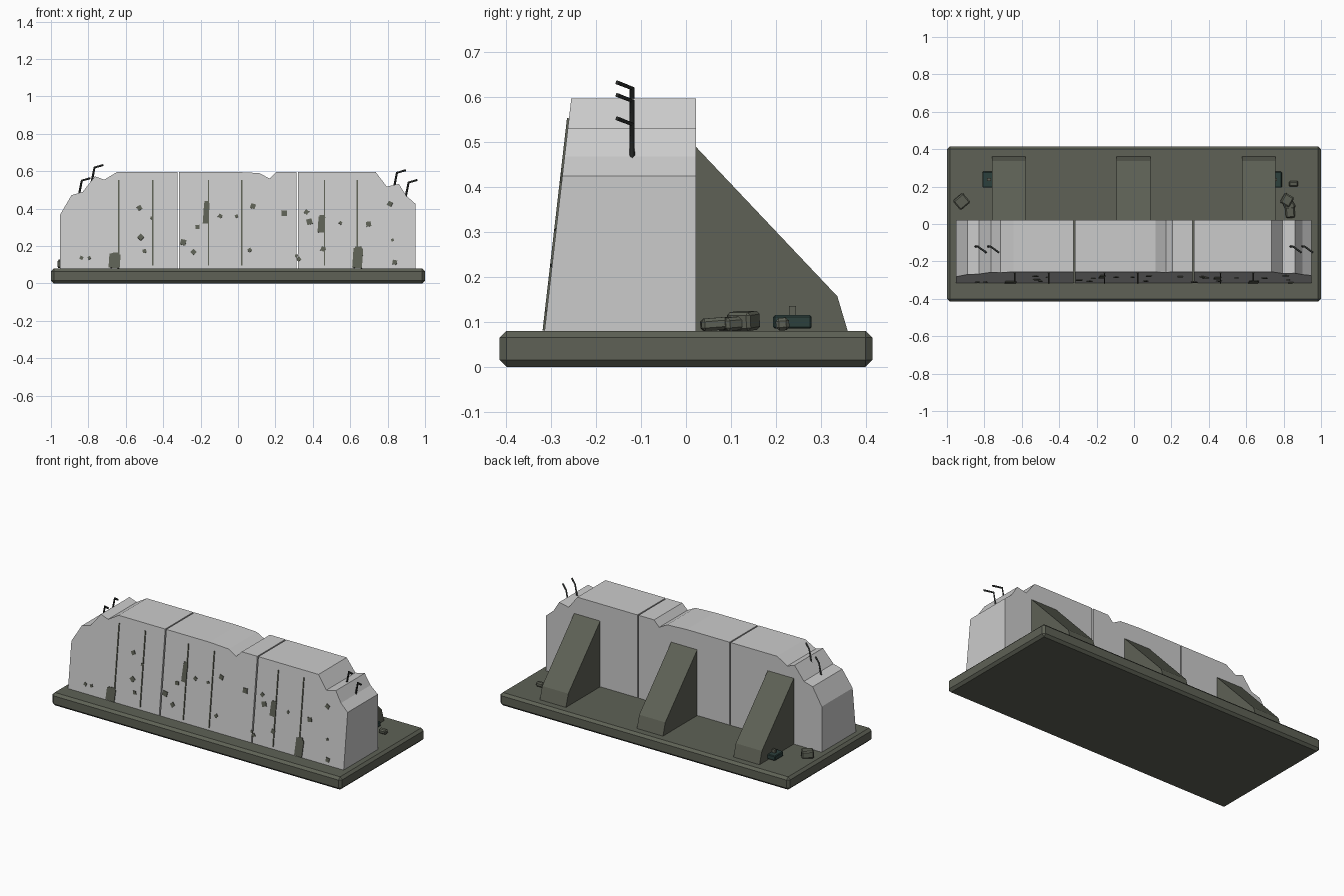
import bpy, bmesh, math
from mathutils import Matrix, Vector

if "Cube" in bpy.data.objects:
    bpy.data.objects.remove(bpy.data.objects["Cube"])


def material(name, color):
    m = bpy.data.materials.new(name)
    m.use_nodes = True
    m.diffuse_color = (*color, 1)
    bsdf = next(n for n in m.node_tree.nodes if n.type == 'BSDF_PRINCIPLED')
    bsdf.inputs["Base Color"].default_value = (*color, 1)
    return m


CONCRETE = material("pale concrete", (.6, .6, .6))
STONE = material("olive stone", (.112, .12, .092))
STEEL = material("dark steel", (.025, .028, .026))
TEAL = material("dark teal metal", (.025, .05, .045))

BASE_TOP = .08
BACK = .022
SLOPE = .115


def front_y(z):
    """Depth of the sloping front face at height z."""
    return -.315 + (z - BASE_TOP) * SLOPE


def finish(name, bm, mat):
    bmesh.ops.recalc_face_normals(bm, faces=bm.faces)
    mesh = bpy.data.meshes.new(name)
    bm.to_mesh(mesh)
    bm.free()
    mesh.materials.append(mat)
    obj = bpy.data.objects.new(name, mesh)
    bpy.context.collection.objects.link(obj)
    return obj


def box(name, center, size, mat, bevel=0, rotation=None):
    bm = bmesh.new()
    bmesh.ops.create_cube(bm, size=1)
    bmesh.ops.scale(bm, vec=size, verts=bm.verts)
    if bevel:
        bmesh.ops.bevel(bm, geom=bm.edges[:], offset=bevel, segments=1, affect='EDGES')
    obj = finish(name, bm, mat)
    obj.matrix_world = Matrix.Translation(center) @ (rotation or Matrix())
    return obj


def loft(name, ring_a, ring_b, mat):
    """Solid between two matching outlines."""
    bm = bmesh.new()
    a = [bm.verts.new(p) for p in ring_a]
    b = [bm.verts.new(p) for p in ring_b]
    bm.faces.new(a)
    bm.faces.new(b)
    for i in range(len(a)):
        j = (i + 1) % len(a)
        bm.faces.new((a[i], a[j], b[j], b[i]))
    return finish(name, bm, mat)


# Ground slab
box("base_slab", (0, 0, BASE_TOP / 2), (2, .83, BASE_TOP), STONE, .015)

# Three wall blocks with broken top edges, separated by narrow joints
TOPS = {
    "wall_right": [(-.953, .365), (-.89, .472), (-.83, .49), (-.765, .573),
                   (-.715, .555), (-.645, .597), (-.324, .597)],
    "wall_middle": [(-.316, .597), (-.02, .597), (.115, .59), (.17, .56),
                    (.205, .597), (.312, .597)],
    "wall_left": [(.32, .597), (.735, .597), (.795, .518), (.86, .532),
                  (.9, .468), (.95, .425)],
}
for name, top in TOPS.items():
    outline = [(top[0][0], BASE_TOP)] + top + [(top[-1][0], BASE_TOP)]
    loft(name, [(x, front_y(z), z) for x, z in outline],
         [(x, BACK, z) for x, z in outline], CONCRETE)

# Sloping buttresses behind the wall
PROFILE = [(BACK, BASE_TOP), (BACK, .49), (.337, .157), (.36, BASE_TOP)]
for name, x in (("right", -.67), ("middle", -.003), ("left", .667)):
    loft("buttress_" + name, [(x - .09, y, z) for y, z in PROFILE],
         [(x + .09, y, z) for y, z in PROFILE], STONE)

# Plates lying on the sloping front
LEAN = Matrix.Rotation(-math.atan(SLOPE), 4, 'X')


def front_plate(name, x, z, w, h, spin=0):
    turn = LEAN @ Matrix.Rotation(math.radians(spin), 4, 'Y')
    box(name, (x, front_y(z) - .001, z), (w, .007, h), STONE, 0, turn)


for i, x in enumerate((-.637, -.456, -.158, .02, .462, .638)):
    front_plate(f"front_groove_{i}", x, .325, .007, .46)

# Small chips: x, height, width
CHIPS = [(-.527, .404, .024), (-.462, .35, .014), (-.52, .248, .028),
         (-.5, .173, .02), (-.837, .137, .018), (-.795, .137, .016),
         (-.293, .22, .03), (-.238, .168, .024), (-.217, .302, .022),
         (-.095, .36, .02), (-.008, .36, .016), (.08, .413, .026),
         (.063, .178, .02), (.248, .376, .03), (.366, .382, .022),
         (.382, .33, .03), (.455, .184, .024), (.325, .13, .02),
         (.312, .147, .014), (.548, .324, .016), (.698, .318, .026),
         (.812, .426, .025), (.826, .232, .014), (.838, .113, .024)]
for i, (x, z, w) in enumerate(CHIPS):
    front_plate(f"chip_{i}", x, z, w, w, (i * 37) % 90 - 30)

# Larger worn patches with an irregular companion piece
for i, (x, z, w, h) in enumerate([(-.66, .12, .06, .075), (-.17, .375, .03, .11),
                                  (.446, .315, .036, .085), (.64, .135, .052, .105)]):
    front_plate(f"worn_patch_{i}", x, z, w, h, 4)
    front_plate(f"worn_patch_edge_{i}", x + w * .1, z + h * .3, w * .7, h * .6, -4)

# Bent reinforcing bars
for i, (x, z) in enumerate([(-.835, .55), (-.767, .62), (.85, .592), (.912, .54)]):
    curve = bpy.data.curves.new(f"bar_{i}", 'CURVE')
    curve.dimensions = '3D'
    curve.bevel_depth = .006
    curve.bevel_resolution = 0
    curve.use_fill_caps = True
    spline = curve.splines.new('POLY')
    spline.points.add(2)
    path = [(x - .018, -.12, z - .09), (x, -.12, z), (x + .045, -.153, z + .013)]
    for point, co in zip(spline.points, path):
        point.co = (*co, 1)
    curve.materials.append(STEEL)
    bpy.context.collection.objects.link(bpy.data.objects.new(f"reinforcing_bar_{i}", curve))

# Metal boxes beside the outer buttresses
for name, x in (("right", -.775), ("left", .755)):
    box("metal_box_" + name, (x, .237, .1), (.07, .086, .03), TEAL, .004)
    box("metal_box_knob_" + name, (x, .237, .125), (.02, .016, .02), STONE)

# Loose rubble on the slab
RUBBLE = [((-.922, .12, .103), (.07, .065, .044), 40),
          ((.818, .128, .102), (.06, .055, .042), 60),
          ((.83, .1, .096), (.055, .05, .03), 30),
          ((.835, .063, .095), (.05, .06, .028), 5),
          ((.853, .215, .095), (.05, .03, .028), 0)]
for i, (center, size, spin) in enumerate(RUBBLE):
    turn = Matrix.Rotation(math.radians(spin), 4, 'Z') @ Matrix.Rotation(.08, 4, 'X')
    box(f"rubble_{i}", center, size, STONE, .007, turn)
